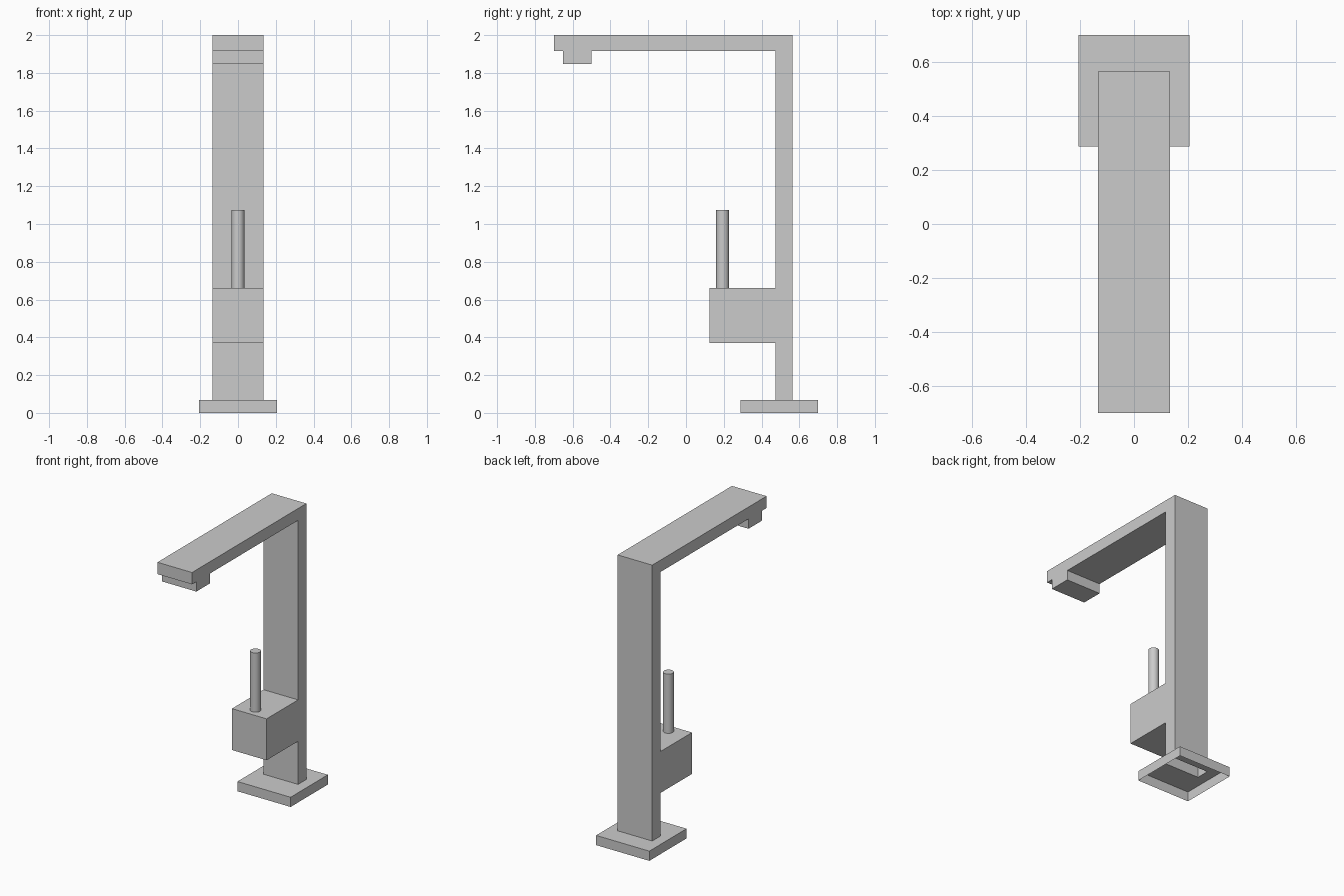
import bpy, bmesh, math

if "Cube" in bpy.data.objects:
    bpy.data.objects.remove(bpy.data.objects["Cube"])

W = 0.134                      # half width of the square tube
Y0, Y1 = 0.473, 0.565          # column front and back
ZB = 0.068                     # top of the base plate


def finish(name, bm):
    bmesh.ops.recalc_face_normals(bm, faces=bm.faces)
    me = bpy.data.meshes.new(name)
    bm.to_mesh(me)
    bm.free()
    ob = bpy.data.objects.new(name, me)
    bpy.context.collection.objects.link(ob)
    return ob


def loop(bm, x, y0, y1, z):
    return [bm.verts.new(p) for p in ((-x, y0, z), (x, y0, z), (x, y1, z), (-x, y1, z))]


# Column, valve block, spout and outlet: one side profile, open at the foot
profile = [(Y0, ZB), (Y0, 0.37), (0.125, 0.37), (0.125, 0.66), (Y0, 0.66),
           (Y0, 1.917), (-0.5, 1.917), (-0.5, 1.848), (-0.652, 1.848),
           (-0.652, 1.917), (-0.7, 1.917), (-0.7, 2.0), (Y1, 2.0), (Y1, ZB)]
bm = bmesh.new()
left = [bm.verts.new((-W, y, z)) for y, z in profile]
right = [bm.verts.new((W, y, z)) for y, z in profile]
bm.faces.new(left)
bm.faces.new(right[::-1])
for i in range(len(profile) - 1):
    bm.faces.new((left[i], right[i], right[i + 1], left[i + 1]))
finish("faucet_body", bm)

# Base plate: thin shell, open below, with an opening under the column
bm = bmesh.new()
rings = [loop(bm, 0.206, 0.288, 0.7, 0), loop(bm, 0.206, 0.288, 0.7, ZB),
         loop(bm, W, Y0, Y1, ZB)]
for a, b in zip(rings, rings[1:]):
    for i in range(4):
        j = (i + 1) % 4
        bm.faces.new((a[i], a[j], b[j], b[i]))
finish("base_plate", bm)

# Round lever standing on the valve block
bpy.ops.mesh.primitive_cylinder_add(vertices=32, radius=0.034, depth=0.415,
                                    location=(0, 0.194, 0.66 + 0.415 / 2))
lever = bpy.context.object
lever.name = "lever"
bpy.ops.object.shade_smooth_by_angle(angle=math.radians(30))
